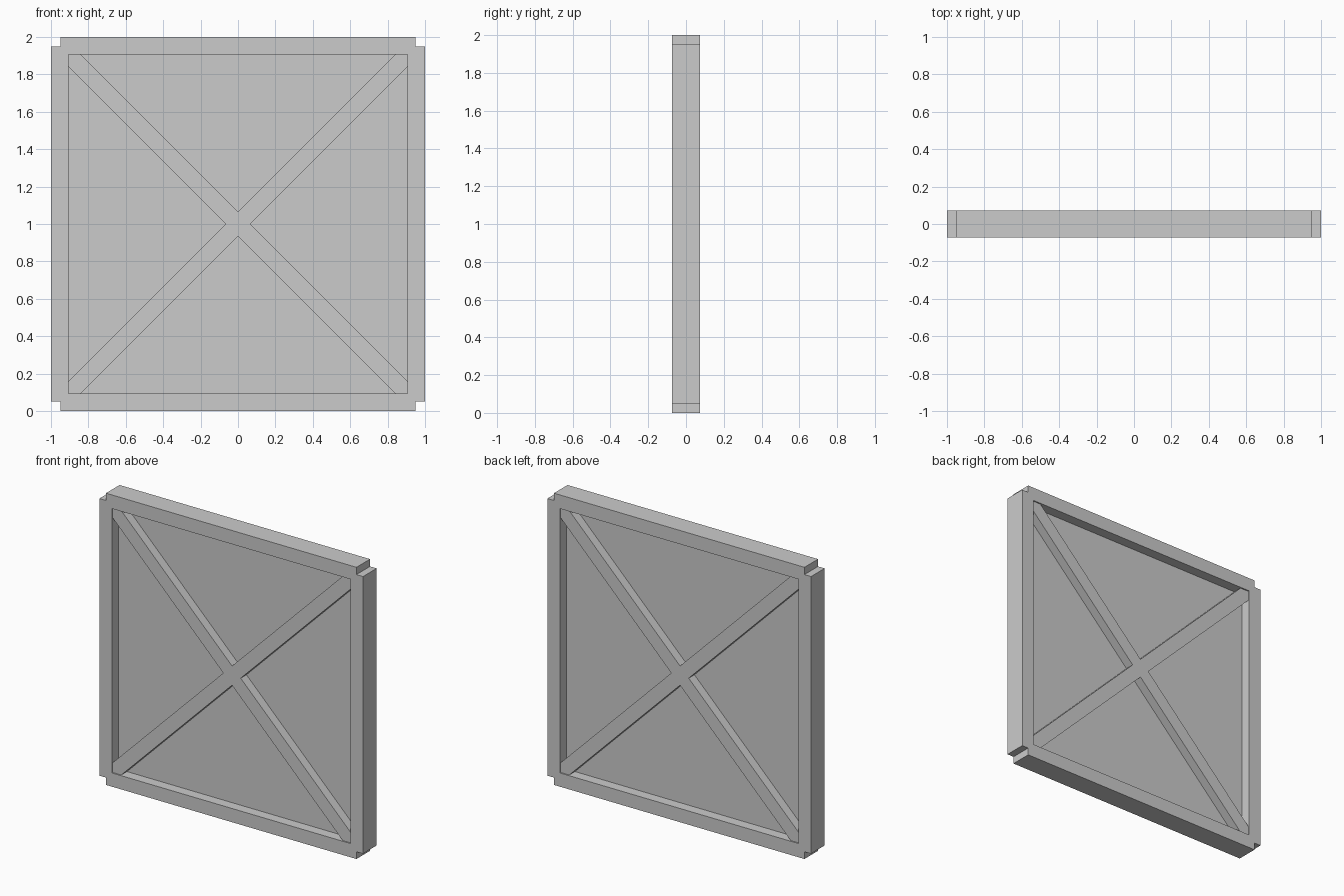
import bpy, bmesh
from math import pi
from mathutils import Matrix

if "Cube" in bpy.data.objects:
    bpy.data.objects.remove(bpy.data.objects["Cube"])


def prism(name, outlines, half_depth):
    """Extrude filled XZ outlines (inner ones become holes) symmetrically along y."""
    curve = bpy.data.curves.new(name, 'CURVE')
    curve.dimensions = '2D'
    curve.fill_mode = 'BOTH'
    curve.extrude = half_depth
    for pts in outlines:
        s = curve.splines.new('POLY')
        s.points.add(len(pts) - 1)
        for p, (x, z) in zip(s.points, pts):
            p.co = (x, z, 0, 1)
        s.use_cyclic_u = True
    tmp = bpy.data.objects.new(name + "_curve", curve)
    bpy.context.collection.objects.link(tmp)
    dg = bpy.context.evaluated_depsgraph_get()
    mesh = bpy.data.meshes.new_from_object(tmp.evaluated_get(dg))
    bpy.data.objects.remove(tmp)
    # Weld, stand upright, raise to z = 0 and keep faces flat
    bm = bmesh.new()
    bm.from_mesh(mesh)
    bmesh.ops.remove_doubles(bm, verts=bm.verts, dist=1e-5)
    bm.transform(Matrix.Translation((0, 0, 1)) @ Matrix.Rotation(pi / 2, 4, 'X'))
    bmesh.ops.recalc_face_normals(bm, faces=bm.faces)
    for f in bm.faces:
        f.smooth = False
    bm.to_mesh(mesh)
    bm.free()
    mesh.name = name
    obj = bpy.data.objects.new(name, mesh)
    bpy.context.collection.objects.link(obj)
    return obj


def four_fold(pts):
    """Repeat a quarter outline by 90 degree turns."""
    out = []
    for _ in range(4):
        out += pts
        pts = [(-z, x) for x, z in pts]
    return out


R = 0.906   # half size of the opening
N = 0.95    # start of the corner notch
W = 0.066   # half of the brace's width measured along an axis

# Frame with notched outer corners
prism("frame", [four_fold([(1, N), (N, N), (N, 1)]), four_fold([(R, R)])], 0.0735)

# Diagonal cross brace fitted into the opening, slightly inset
prism("cross_brace", [four_fold([(W, 0), (R, R - W), (R, R), (R - W, R)])], 0.065)

# Thin centre panel
prism("panel", [four_fold([(R, R)])], 0.003)
